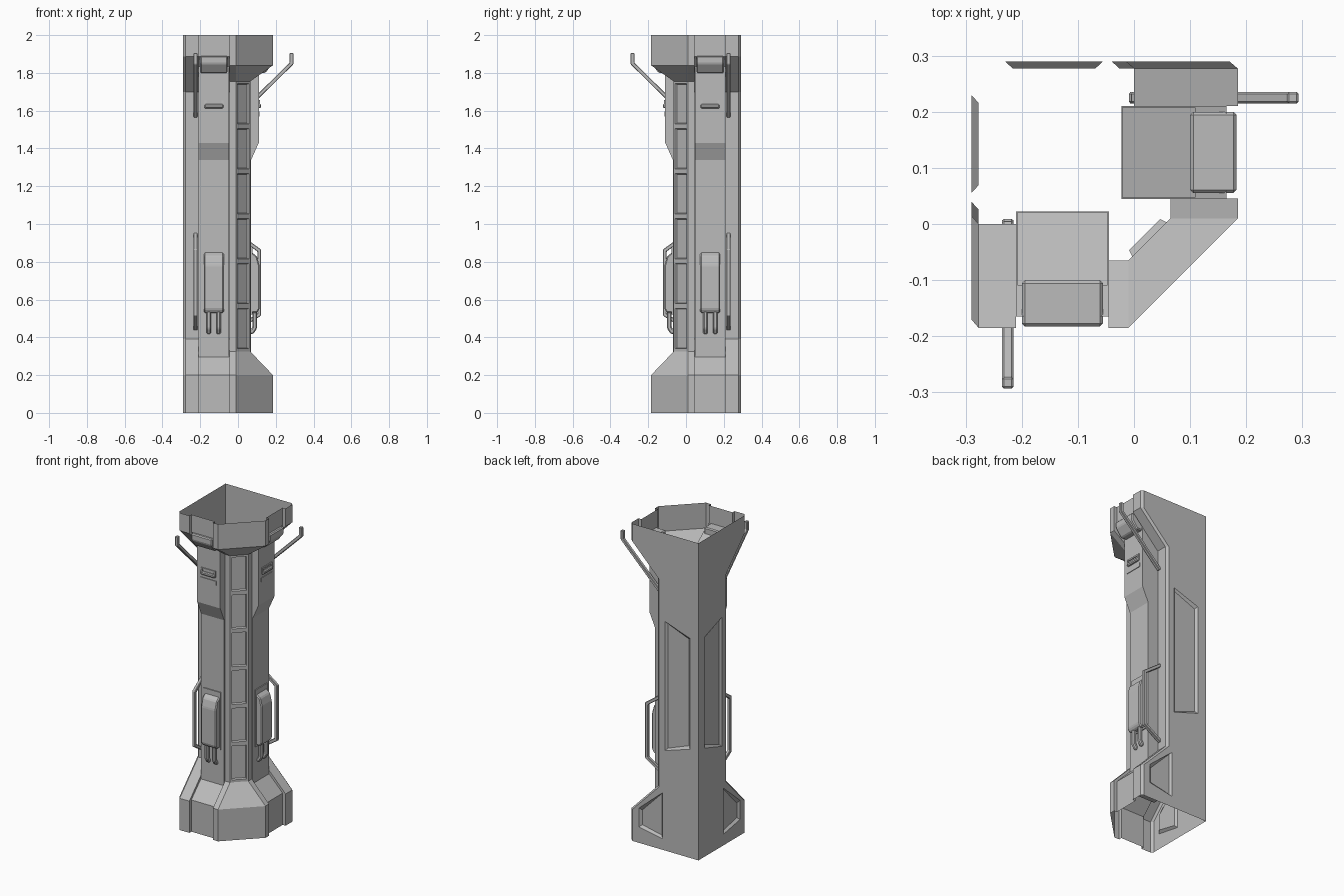
import bpy, bmesh
from mathutils import Vector, Matrix

cube = bpy.data.objects.get("Cube")
if cube:
    bpy.data.objects.remove(cube, do_unlink=True)

grey = bpy.data.materials.new("plain_grey")
grey.use_nodes = True
COLOUR = (0.5, 0.5, 0.5, 1)
grey.diffuse_color = COLOUR
grey.node_tree.nodes["Principled BSDF"].inputs["Base Color"].default_value = COLOUR

# Reflection across the diagonal plane of the column: (x, y) -> (-y, -x)
MIRROR = Matrix(((0, -1, 0, 0), (-1, 0, 0, 0), (0, 0, 1, 0), (0, 0, 0, 1)))


def add_object(name, mesh):
    obj = bpy.data.objects.new(name, mesh)
    bpy.context.collection.objects.link(obj)


def finish(bm, name, out=None, twin=True):
    """Turn the mesh outward and add it, with its reflected twin."""
    bmesh.ops.remove_doubles(bm, verts=bm.verts[:], dist=0.0001)
    bmesh.ops.recalc_face_normals(bm, faces=bm.faces[:])
    if out:
        total = sum((f.normal * f.calc_area() for f in bm.faces), Vector())
        if total.dot(Vector(out)) < 0:
            bmesh.ops.reverse_faces(bm, faces=bm.faces[:])
    mesh = bpy.data.meshes.new(name)
    bm.to_mesh(mesh)
    bm.free()
    mesh.materials.append(grey)
    if not twin:
        add_object(name, mesh)
        return
    add_object("front_" + name, mesh)
    copy = mesh.copy()
    copy.transform(MIRROR)
    copy.flip_normals()
    add_object("side_" + name, copy)


def strip(bm, a, b):
    """Quads between two equally long rows of points."""
    va, vb = [bm.verts.new(p) for p in a], [bm.verts.new(p) for p in b]
    for i in range(len(a) - 1):
        bm.faces.new((va[i], va[i + 1], vb[i + 1], vb[i]))


def prism(name, x0, x1, outline, bevel=0):
    """Side outline of (y, z) points, extruded along x."""
    bm = bmesh.new()
    a = [bm.verts.new((x0, y, z)) for y, z in outline]
    b = [bm.verts.new((x1, y, z)) for y, z in outline]
    bm.faces.new(a)
    bm.faces.new(b[::-1])
    for i in range(len(a)):
        j = (i + 1) % len(a)
        bm.faces.new((a[i], b[i], b[j], a[j]))
    bmesh.ops.recalc_face_normals(bm, faces=bm.faces[:])
    if bevel:
        bmesh.ops.bevel(bm, geom=bm.edges[:], offset=bevel, segments=1,
                        profile=0.5, affect='EDGES')
    finish(bm, name)


def bar(name, x, path, width, bevel=0):
    """Square bar following a path of (y, z) points."""
    pts = [Vector(p) for p in path]
    left, right = [], []
    for i, p in enumerate(pts):
        d0 = (p - pts[i - 1]).normalized() if i else None
        d1 = (pts[i + 1] - p).normalized() if i + 1 < len(pts) else None
        d0, d1 = d0 or d1, d1 or d0
        n0 = Vector((-d0.y, d0.x))
        n = (n0 + Vector((-d1.y, d1.x))).normalized()
        off = n * (width / 2 / n.dot(n0))
        left.append(p + off)
        right.append(p - off)
    prism(name, x - width / 2, x + width / 2, left + right[::-1], bevel)


def dented_panel(bm, place, outline, holes, depth, inset):
    """Flat panel with sunken trapezoids; place maps (u, z, depth) to space."""
    edges = []

    def loop(points, d):
        vs = [bm.verts.new(place(u, z, d)) for u, z in points]
        return vs, [bm.edges.new((vs[i - 1], vs[i])) for i in range(len(vs))]

    edges += loop(outline, 0)[1]
    sunk = []
    for hole in holes:
        cu = sum(p[0] for p in hole) / len(hole)
        cz = sum(p[1] for p in hole) / len(hole)
        inner = [(u + (inset if u < cu else -inset), z + (inset if z < cz else -inset))
                 for u, z in hole]
        rim, rim_edges = loop(hole, 0)
        edges += rim_edges
        sunk.append((rim, loop(inner, depth)[0]))
    bmesh.ops.triangle_fill(bm, edges=edges, use_beauty=True)
    for rim, floor in sunk:
        for i in range(len(rim)):
            bm.faces.new((rim[i - 1], rim[i], floor[i], floor[i - 1]))
        bm.faces.new(floor)


# Stepped outer shell: height profiles of the outer, middle and corner strips
outer = [(-.185, 0), (-.185, .2), (0, .39), (0, 1.7), (-.185, 1.888), (-.185, 2)]
middle = [(-.165, 0), (-.165, .2), (.022, .39), (.022, 1.7), (-.165, 1.888), (-.165, 2)]
corner = [(-.185, 0), (-.185, .2), (-.065, .325), (-.065, 1.755), (-.185, 1.84), (-.185, 2)]


def at(x, profile):
    return [(x, y, z) for y, z in profile]


X_OUT, X_A, X_B, X_C = -.277, -.21, -.045, -.01
bm = bmesh.new()
rows = [at(X_OUT, outer), at(X_A, outer), at(X_A, middle),
        at(X_B, middle), at(X_B, corner), at(X_C, corner)]
for a, b in zip(rows, rows[1:]):
    strip(bm, a, b)
finish(bm, "shell", (0, -1, 0))

# Diagonal face of foot and head
bm = bmesh.new()
for part in (corner[:3], corner[3:]):
    a = at(X_C, part)
    strip(bm, a, [MIRROR @ Vector(p) for p in a])
finish(bm, "diagonal_foot_and_head", (1, -1, 0), twin=False)

# Diagonal column face with six sunken windows
R = 0.5 ** 0.5
LENGTH = .075 / R
windows = []
for i in range(6):
    z = .34 + .238 * i
    windows.append([(.01, z), (LENGTH - .01, z), (LENGTH - .01, z + .213), (.01, z + .213)])
bm = bmesh.new()
dented_panel(bm, lambda u, z, d: (X_C + (u - d) * R, -.065 + (u + d) * R, z),
             [(0, .325), (LENGTH, .325), (LENGTH, 1.755), (0, 1.755)], windows, .012, .004)
finish(bm, "diagonal_window_strip", (1, -1, 0), twin=False)

# Back walls with two sunken panels and a chamfered free edge
BACK, CHAMFER = .29, .013
edge = [(BACK - y - .015, z) for y, z in outer]
dents = [[(.06, .685), (.235, .63), (.235, 1.445), (.06, 1.385)],
         [(.25, .07), (.415, .1), (.415, .22), (.25, .36)]]
bm = bmesh.new()
dented_panel(bm, lambda u, z, d: (-BACK + d, BACK - u, z),
             [(0, 0)] + edge + [(0, 2)], dents, CHAMFER, .014)
strip(bm, [(-BACK, BACK - u, z) for u, z in edge], at(X_OUT, outer))
finish(bm, "back_wall", (-1, 0, 0))

# Raised middle panel with its upper bulge
prism("middle_panel", -.208, -.047,
      [(.021, .25), (-.07, .25), (-.07, 1.34), (-.11, 1.43), (-.11, 1.86), (.021, 1.75)])

# Hood under the head
prism("hood", -.2, -.055,
      [(-.1, 1.89), (-.183, 1.89), (-.183, 1.85), (-.145, 1.8), (-.1, 1.8)], .006)

# Small latch on the bulge
prism("latch_plate", -.183, -.073, [(-.1, 1.57), (-.114, 1.57), (-.114, 1.595), (-.1, 1.595)])
prism("latch_cup", -.178, -.078, [(-.1, 1.61), (-.122, 1.615), (-.122, 1.635), (-.1, 1.635)], .005)
prism("latch_top", -.178, -.078, [(-.1, 1.647), (-.116, 1.647), (-.116, 1.657), (-.1, 1.657)])
for x in (-.173, -.083):
    prism("latch_post", x - .005, x + .005,
          [(-.1, 1.63), (-.118, 1.63), (-.116, 1.655), (-.1, 1.655)])

# Equipment pod, its mounting plate and the two pipes below
prism("pod_plate", -.187, -.068, [(-.06, .52), (-.076, .52), (-.076, .88), (-.06, .88)])
prism("pod", -.18, -.075,
      [(-.06, .53), (-.1, .53), (-.114, .55), (-.114, .78), (-.1, .83), (-.06, .86)], .006)
for x in (-.155, -.103):
    bar("pipe", x, [(-.088, .55), (-.088, .45), (-.075, .43), (-.05, .43)], .024, .006)

# Grab rail and angled antenna beside the middle panel
bar("grab_rail", -.225, [(.005, .945), (-.112, .86), (-.112, .52), (.005, .445)], .02, .003)
bar("antenna", -.225, [(0, 1.57), (-.283, 1.85), (-.283, 1.905)], .02, .003)
